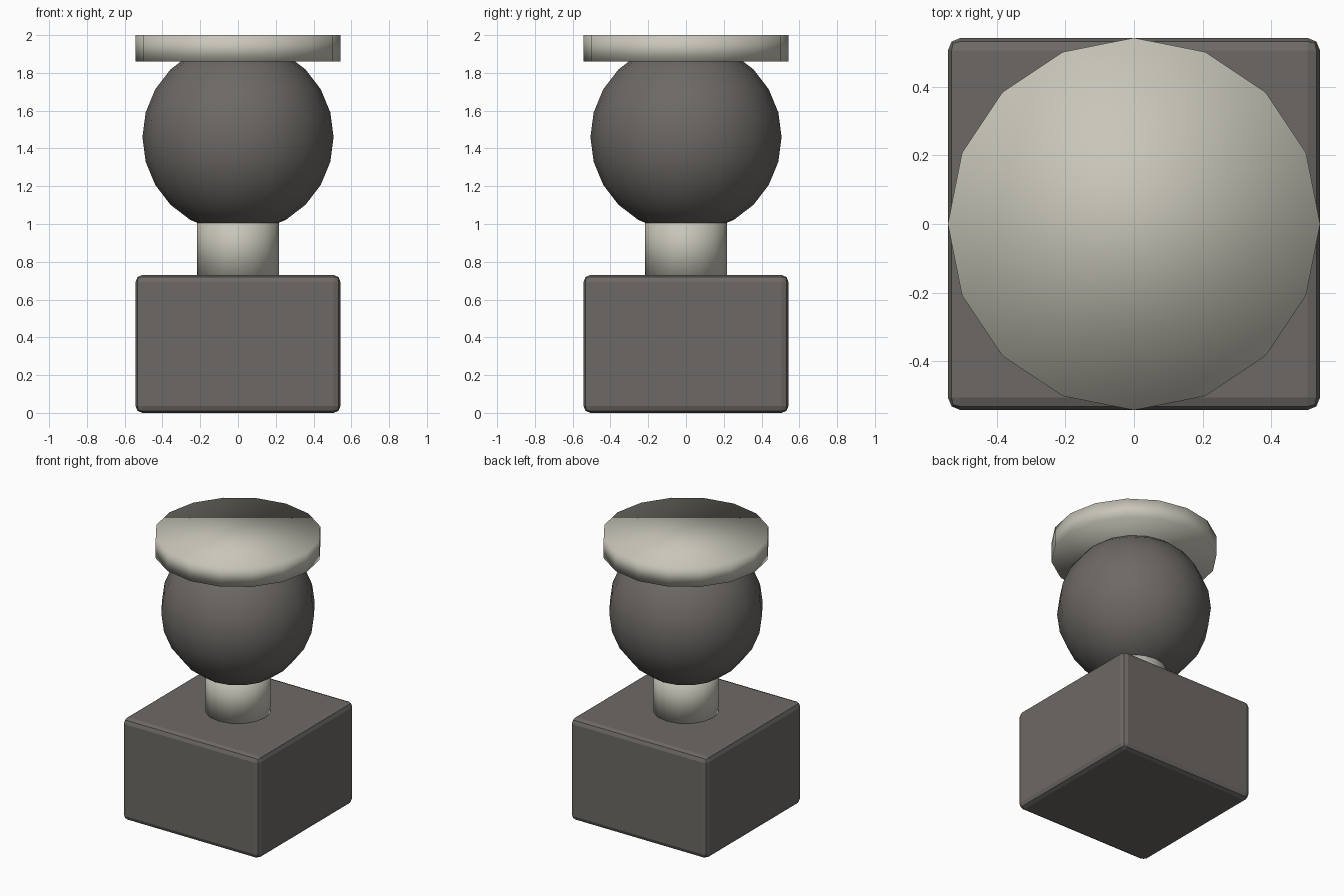
import bpy

if "Cube" in bpy.data.objects:
    bpy.data.objects.remove(bpy.data.objects["Cube"])


def material(name, rgb):
    m = bpy.data.materials.new(name)
    m.diffuse_color = (*rgb, 1)
    m.use_nodes = True
    m.node_tree.nodes["Principled BSDF"].inputs["Base Color"].default_value = m.diffuse_color
    return m


dark = material("dark_stone", (0.153, 0.141, 0.130))
pale = material("pale_stone", (0.58, 0.565, 0.485))


def finish(name, mat, smooth=True):
    ob = bpy.context.object
    ob.name = name
    ob.data.materials.append(mat)
    if smooth:
        bpy.ops.object.shade_smooth()
    return ob


def disc(name, radius, z0, z1, mat):
    # fully smooth 16-sided drum
    bpy.ops.mesh.primitive_cylinder_add(vertices=16, radius=radius, depth=z1 - z0,
                                        location=(0, 0, (z0 + z1) / 2))
    return finish(name, mat)


# block base with softened edges
bpy.ops.mesh.primitive_cube_add(size=1, location=(0, 0, 0.365))
bpy.context.object.scale = (1.085, 1.085, 0.73)
bpy.ops.object.transform_apply(location=False, rotation=False, scale=True)
base = finish("base_block", dark, smooth=False)
bevel = base.modifiers.new("soft_edges", 'BEVEL')
bevel.width = 0.036
bevel.segments = 2

# neck, ball and cap
disc("neck", 0.216, 0.70, 1.06, pale)
bpy.ops.mesh.primitive_uv_sphere_add(segments=16, ring_count=12, radius=0.506,
                                     location=(0, 0, 1.46))
finish("ball", dark)
disc("cap", 0.543, 1.86, 2.0, pale)
